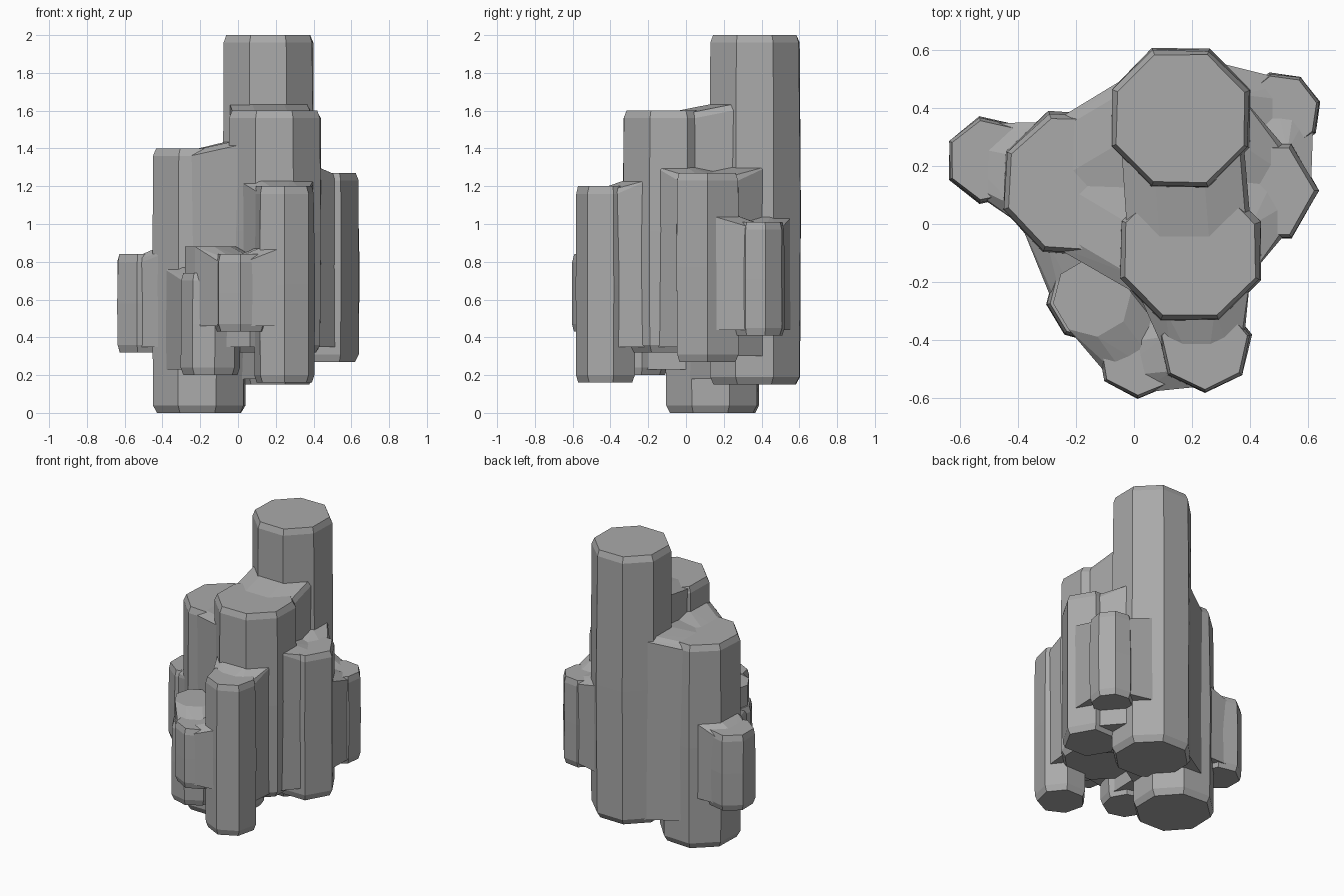
import bpy, bmesh, math, random
from mathutils import Vector

random.seed(4)
cube = bpy.data.objects.get("Cube")
if cube:
    bpy.data.objects.remove(cube, do_unlink=True)

stone = bpy.data.materials.new("grey_stone")
stone.use_nodes = True
grey = (0.4, 0.4, 0.4, 1)
stone.diffuse_color = grey
stone.node_tree.nodes["Principled BSDF"].inputs["Base Color"].default_value = grey

# name: centre x, centre y, radius, sides, turn in degrees, bottom, top
COLUMNS = {
    "tall_column": (0.16, 0.365, 0.26, 8, 22, 0.15, 2.0),
    "middle_column": (0.195, -0.09, 0.265, 8, 22, 0.32, 1.6),
    "left_column": (-0.205, 0.14, 0.265, 8, 20, 0, 1.4),
    "right_column": (0.45, 0.115, 0.19, 6, 0, 0.27, 1.27),
    "back_right_column": (0.505, 0.385, 0.142, 8, 15, 0.41, 1.01),
    "far_left_column": (-0.5, 0.22, 0.155, 7, 0, 0.32, 0.84),
    "front_left_column": (-0.145, -0.255, 0.16, 8, 8, 0.2, 0.74),
    "front_column": (0.02, -0.455, 0.152, 7, 10, 0.43, 0.84),
    "front_right_column": (0.245, -0.42, 0.165, 7, 13, 0.16, 1.2),
}
# neighbouring columns grown together: lower one first
WEBS = [
    ("middle_column", "tall_column"), ("left_column", "tall_column"),
    ("left_column", "middle_column"), ("right_column", "tall_column"),
    ("right_column", "middle_column"), ("back_right_column", "tall_column"),
    ("back_right_column", "right_column"), ("far_left_column", "left_column"),
    ("front_left_column", "left_column"), ("front_left_column", "middle_column"),
    ("front_column", "front_right_column"), ("front_column", "front_left_column"),
    ("front_right_column", "middle_column"),
]


def ring(name, scale, z, wobble=0.0):
    x, y, r, sides, turn, _, _ = COLUMNS[name]
    points = []
    for i in range(sides):
        a = math.radians(turn) + math.tau * i / sides
        rr = r * scale * (1 + random.uniform(-wobble, wobble))
        points.append(Vector((x + rr * math.cos(a), y + rr * math.sin(a), z)))
    return points


def finish(name, bm):
    bmesh.ops.recalc_face_normals(bm, faces=bm.faces)
    mesh = bpy.data.meshes.new(name)
    bm.to_mesh(mesh)
    bm.free()
    mesh.materials.append(stone)
    obj = bpy.data.objects.new(name, mesh)
    bpy.context.collection.objects.link(obj)
    return obj


# Faceted columns with chipped rims
def column(name):
    low, high = COLUMNS[name][5:]
    rim = 0.04
    levels = [(0.9, low), (0.99, low + rim), (1.0, (low + high) / 2),
              (0.98, high - rim), (0.91, high)]
    bm = bmesh.new()
    rings = [[bm.verts.new(p) for p in ring(name, s, z, 0.015)] for s, z in levels]
    for lower, upper in zip(rings, rings[1:]):
        n = len(lower)
        for i in range(n):
            j = (i + 1) % n
            bm.faces.new((lower[i], lower[j], upper[j], upper[i]))
    bm.faces.new(rings[0][::-1])
    bm.faces.new(rings[-1])
    finish(name, bm)


# Sloping stone that fills the crease between two columns
def web(lower, taller):
    low = max(COLUMNS[lower][5], COLUMNS[taller][5]) + 0.03
    high = COLUMNS[lower][6]
    points = (ring(lower, 0.85, low) + ring(lower, 0.85, high - 0.05)
              + ring(taller, 0.85, low) + ring(taller, 0.85, high + 0.04))
    bm = bmesh.new()
    for p in points:
        bm.verts.new(p)
    result = bmesh.ops.convex_hull(bm, input=bm.verts)
    loose = [v for v in bm.verts if not v.link_faces]
    bmesh.ops.delete(bm, geom=loose, context="VERTS")
    finish(lower.replace("_column", "") + "_to_" + taller.replace("_column", "_web"), bm)


for column_name in COLUMNS:
    column(column_name)
for pair in WEBS:
    web(*pair)
